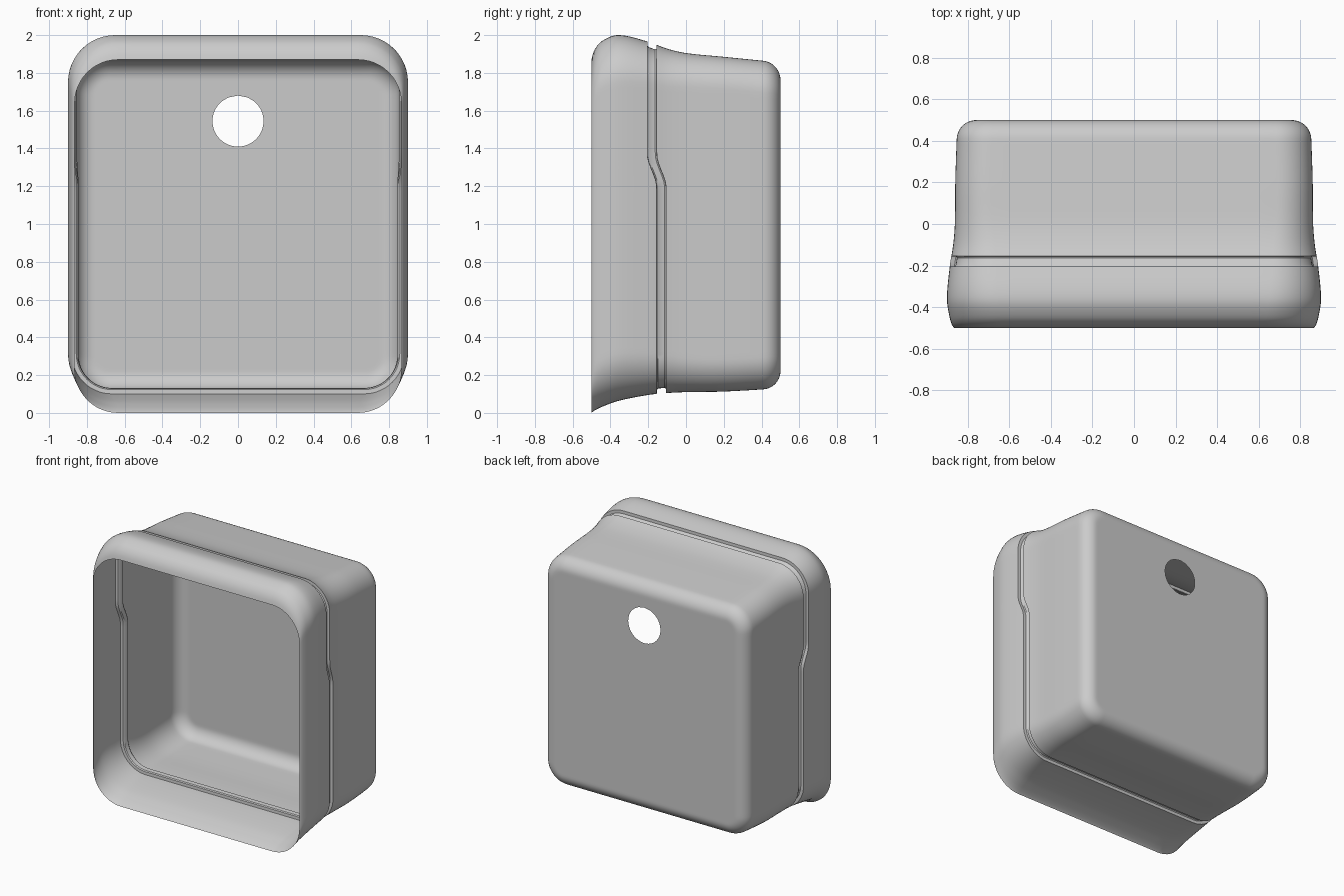
import bpy, bmesh, math

cube = bpy.data.objects.get("Cube")
if cube:
    bpy.data.objects.remove(cube, do_unlink=True)

# Lofted sections: depth y, half width, bottom z, top z, corner radius
SECTIONS = [
    (-0.50, 0.865, 0.000, 1.870, 0.23),
    (-0.49, 0.874, 0.009, 1.912, 0.24),
    (-0.45, 0.887, 0.030, 1.965, 0.25),
    (-0.36, 0.900, 0.063, 2.000, 0.25),
    (-0.20, 0.886, 0.095, 1.965, 0.22),
    (-0.10, 0.870, 0.105, 1.928, 0.20),
    (0.00, 0.862, 0.110, 1.905, 0.18),
    (0.20, 0.860, 0.113, 1.885, 0.17),
    (0.50, 0.850, 0.130, 1.855, 0.17),
]
BACK, FILLET = 0.5, 0.09
GROOVE_A, GROOVE_B, DEPTH, STEP = -0.205, -0.155, 0.028, 0.05
HOLE_Z, HOLE_R = 1.545, 0.135


def slope(i, c):
    a, b = SECTIONS[max(i - 1, 0)], SECTIONS[min(i + 1, len(SECTIONS) - 1)]
    return (b[c] - a[c]) / (b[0] - a[0])


def section(y):
    """Smoothly interpolated section values, with the back edge rounded."""
    i = 0
    while i < len(SECTIONS) - 2 and y > SECTIONS[i + 1][0]:
        i += 1
    a, b = SECTIONS[i], SECTIONS[i + 1]
    h = b[0] - a[0]
    t = min(max((y - a[0]) / h, 0), 1)
    s = t * t * (3 - 2 * t)
    vals = [a[c] + (b[c] - a[c]) * s
            + h * (t * (1 - t) ** 2 * slope(i, c) - t * t * (1 - t) * slope(i + 1, c))
            for c in range(1, 5)]
    u = min(max((y - BACK + FILLET) / FILLET, 0), 1)
    return vals, FILLET * (1 - math.sqrt(1 - u * u))


def outline(y, inset):
    """Rounded rectangle in x and z, always with the same point count."""
    (w, lo, hi, r), f = section(y)
    f += inset
    w, lo, hi, r = w - f, lo + f, hi - f, max(r - f, 0.02)
    pts = []
    corners = [(w - r, hi - r, 0), (r - w, hi - r, 90),
               (r - w, lo + r, 180), (w - r, lo + r, 270)]
    for k, (cx, cz, start) in enumerate(corners):
        for j in range(13):
            a = math.radians(start + j * 7.5)
            pts.append((cx + r * math.cos(a), cz + r * math.sin(a)))
        # straight run towards the next corner
        nx, nz, ns = corners[(k + 1) % 4]
        a = math.radians(ns)
        ex, ez = nx + r * math.cos(a), nz + r * math.sin(a)
        sx, sz = pts[-1]
        runs = 48 if k % 2 else 16
        for j in range(1, runs):
            pts.append((sx + (ex - sx) * j / runs, sz + (ez - sz) * j / runs))
    return pts


def groove_shift(z):
    t = min(max((1.37 - z) / 0.17, 0), 1)
    return STEP * t * t * (3 - 2 * t)


def ring(bm, t, inset=0):
    """One loop of the shell; near the groove it follows the stepped seam."""
    weight = min(max((t + 0.45) / (GROOVE_A + 0.45), 0),
                 1, max((0.2 - t) / (0.2 - GROOVE_B), 0))
    verts = []
    cache = {}
    for i, (x, z) in enumerate(outline(t, inset)):
        y = t + weight * groove_shift(z)
        key = round(y, 6)
        if key not in cache:
            cache[key] = outline(y, inset)
        px, pz = cache[key][i]
        verts.append(bm.verts.new((px, y, pz)))
    return verts


def spread(a, b, n):
    return [a + (b - a) * i / n for i in range(n + 1)]


# Stations along the depth: front lip, seam groove, body, rounded back edge
stations = [(-0.5 + 0.295 * (i / 18) ** 1.4, 0) for i in range(19)]
stations += [(GROOVE_A + 0.001, DEPTH * 0.8), (GROOVE_A + 0.008, DEPTH),
             (GROOVE_B - 0.008, DEPTH), (GROOVE_B - 0.001, DEPTH * 0.8)]
stations += [(y, 0) for y in spread(GROOVE_B, BACK - FILLET, 20)]
stations += [(BACK - FILLET + FILLET * math.sin(math.radians(a)), 0)
             for a in range(9, 91, 9)]
stations.append((BACK, 0.015))

bm = bmesh.new()
rings = [ring(bm, t, inset) for t, inset in stations]

# Round hole in the back wall, matched by direction to the last loop
hole = []
for v in rings[-1]:
    a = math.atan2(v.co.z - HOLE_Z, v.co.x)
    hole.append(bm.verts.new((HOLE_R * math.cos(a), BACK, HOLE_Z + HOLE_R * math.sin(a))))
rings.append(hole)

for a, b in zip(rings, rings[1:]):
    n = len(a)
    for i in range(n):
        j = (i + 1) % n
        bm.faces.new((a[i], a[j], b[j], b[i]))
bmesh.ops.recalc_face_normals(bm, faces=bm.faces)
bm.faces.ensure_lookup_table()
# The back wall must face outwards
if bm.faces[-1].normal.y < 0:
    bmesh.ops.reverse_faces(bm, faces=bm.faces)

mesh = bpy.data.meshes.new("housing_shell")
bm.to_mesh(mesh)
bm.free()
shell = bpy.data.objects.new("housing_shell", mesh)
bpy.context.collection.objects.link(shell)

# Plain grey finish
grey = bpy.data.materials.new("plain_grey")
grey.use_nodes = True
colour = (0.6, 0.6, 0.6, 1)
grey.diffuse_color = colour
grey.node_tree.nodes["Principled BSDF"].inputs["Base Color"].default_value = colour
mesh.materials.append(grey)

bpy.ops.object.select_all(action="DESELECT")
shell.select_set(True)
bpy.context.view_layer.objects.active = shell
bpy.ops.object.shade_smooth_by_angle(angle=math.radians(35))
